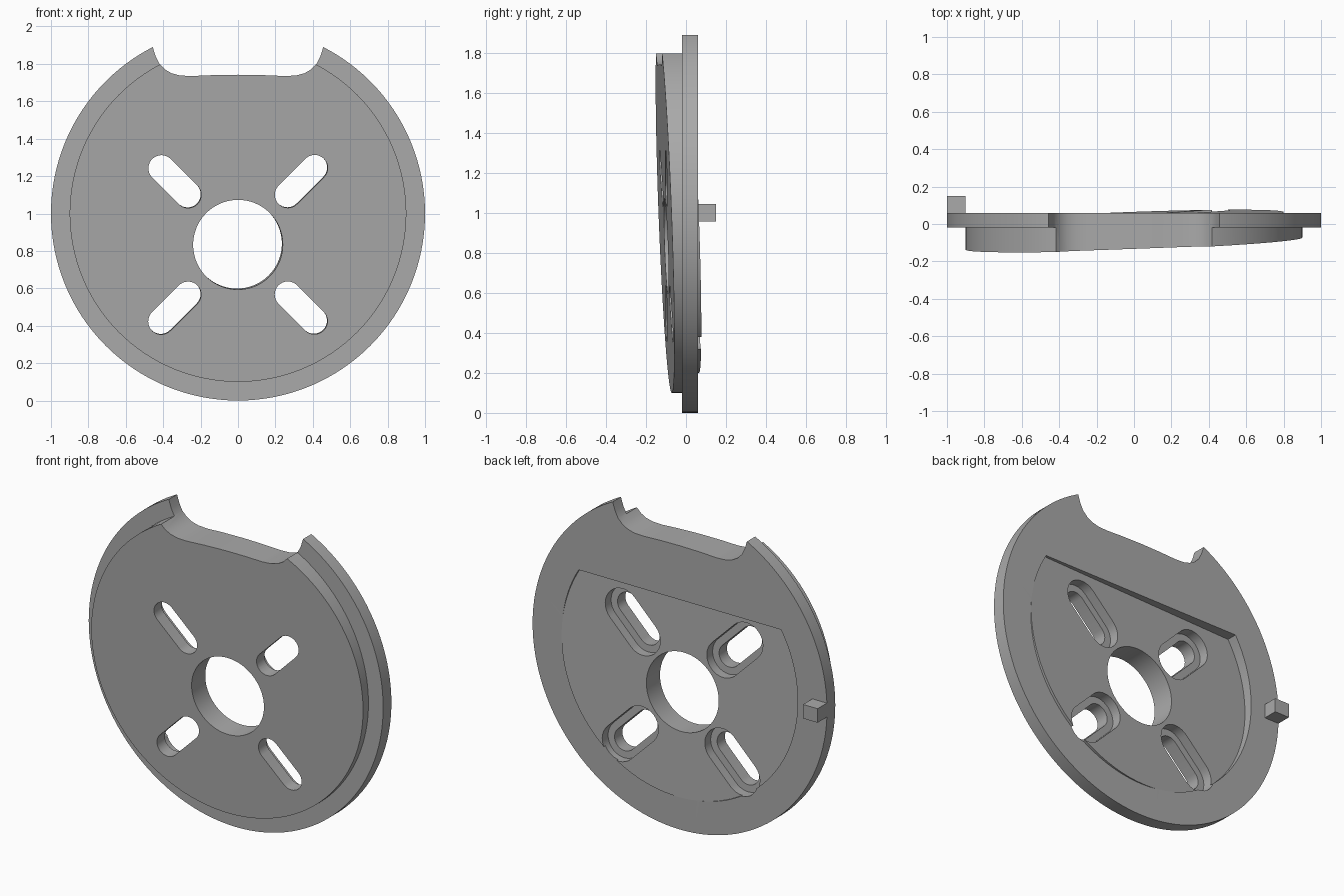
import bpy, bmesh
from math import sin, cos, pi, radians, atan2, sqrt

if "Cube" in bpy.data.objects:
    bpy.data.objects.remove(bpy.data.objects["Cube"], do_unlink=True)

grey = bpy.data.materials.new("neutral grey")
grey.use_nodes = True
grey.diffuse_color = (0.4, 0.4, 0.4, 1)
grey.node_tree.nodes["Principled BSDF"].inputs["Base Color"].default_value = (0.4, 0.4, 0.4, 1)

# The front and rear faces share one tilt across x and z
TILT_X, TILT_Z = 0.036, -0.0375


def tilted(offset):
    return lambda x, z: offset + TILT_X * x + TILT_Z * (z - 1)


def flat(y):
    return lambda x, z: y


front_face, rear_face = tilted(-0.105), tilted(0.035)


def prism(name, outline, near, far, lean=False):
    """Extrude an x-z outline along y between two surfaces."""
    bm = bmesh.new()
    rings = []
    for surface in (near, far):
        ring = []
        for x, z in outline:
            y = surface(x, z)
            d = y + 0.105 if lean else 0
            ring.append(bm.verts.new((x - TILT_X * d, y, z - TILT_Z * d)))
        bm.faces.new(ring)
        rings.append(ring)
    n = len(outline)
    for i in range(n):
        j = (i + 1) % n
        bm.faces.new((rings[0][i], rings[0][j], rings[1][j], rings[1][i]))
    bmesh.ops.recalc_face_normals(bm, faces=bm.faces)
    mesh = bpy.data.meshes.new(name)
    bm.to_mesh(mesh)
    bm.free()
    mesh.materials.append(grey)
    obj = bpy.data.objects.new(name, mesh)
    bpy.context.collection.objects.link(obj)
    return obj


def arc(cx, cz, r, start, end, steps):
    return [(cx + r * cos(start + (end - start) * i / steps),
             cz + r * sin(start + (end - start) * i / steps)) for i in range(steps + 1)]


def circle(cz, r, steps=128):
    return arc(0, cz, r, 0, 2 * pi, steps)[:-1]


def chord_disc(r, top):
    """Disc outline with its upper part cut off level."""
    a = atan2(top - 1, sqrt(r * r - (top - 1) ** 2))
    return arc(0, 1, r, pi - a, 2 * pi + a, 96)


def slot(sx, sz, r):
    """Diagonal rounded slot in one quadrant about the bore."""
    a = atan2(sz, sx)
    inner, outer = 0.267, 0.41
    cz = 0.833
    return (arc(sx * outer, cz + sz * outer, r, a - pi / 2, a + pi / 2, 16)
            + arc(sx * inner, cz + sz * inner, r, a + pi / 2, a + 3 * pi / 2, 16))


def combine(target, tool, operation):
    mod = target.modifiers.new(operation.lower(), "BOOLEAN")
    mod.operation, mod.solver, mod.object = operation, "EXACT", tool
    bpy.context.view_layer.objects.active = target
    bpy.ops.object.modifier_apply(modifier=mod.name)
    bpy.data.objects.remove(tool, do_unlink=True)


# Flange, tapered front boss and rear pad
plate = prism("backing_plate", circle(1, 1.0), flat(-0.02), flat(0.06))
combine(plate, prism("front_boss", circle(1, 0.9), front_face, flat(0.02)), "UNION")
combine(plate, prism("rear_pad", chord_disc(0.8, 1.41), flat(0.01), flat(0.15)), "UNION")

# Tilted rear recess, which also trims the pad
combine(plate, prism("recess", chord_disc(0.8005, 1.4105), rear_face, flat(0.3)), "DIFFERENCE")

# Top notch with curved corners
half = [(0.13, 1.740), (0.25, 1.735), (0.31, 1.738), (0.355, 1.75), (0.39, 1.77),
        (0.42, 1.80), (0.44, 1.84), (0.456, 1.89), (0.47, 2.1)]
notch = [(-x, z) for x, z in reversed(half)] + [(0, 1.742)] + half
combine(plate, prism("notch", notch, flat(-0.4), flat(0.4)), "DIFFERENCE")

# Centre bore
combine(plate, prism("bore", circle(0.833, 0.24, 96), flat(-0.3), flat(0.3), True), "DIFFERENCE")

# Four slots, each stepped wider at the rear
for sx in (-1, 1):
    for sz in (-1, 1):
        combine(plate, prism("slot", slot(sx, sz, 0.07), flat(-0.3), flat(0.3), True), "DIFFERENCE")
        combine(plate, prism("slot_step", slot(sx, sz, 0.113), tilted(-0.025), flat(0.3), True),
                "DIFFERENCE")

# Square locating tab at the rear edge
tab = prism("locating_tab", [(-0.999, 0.957), (-0.9, 0.957), (-0.9, 1.043), (-0.999, 1.043)],
            flat(0.03), flat(0.15))

# Smooth round walls, crisp edges
bpy.ops.object.select_all(action="DESELECT")
plate.select_set(True)
bpy.context.view_layer.objects.active = plate
bpy.ops.object.shade_smooth_by_angle(angle=radians(30))
